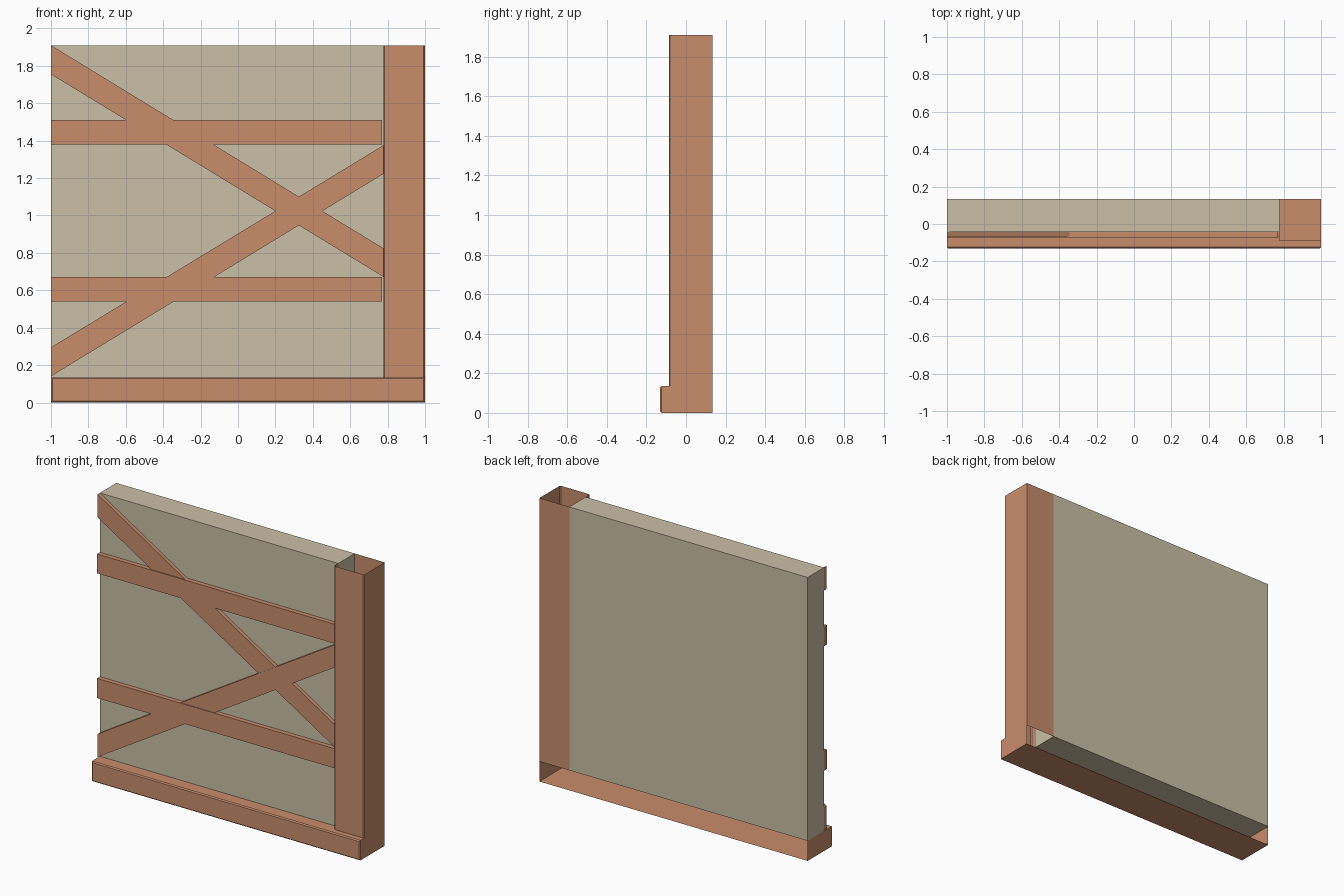
import bpy, bmesh
from mathutils import Vector

if "Cube" in bpy.data.objects:
    bpy.data.objects.remove(bpy.data.objects["Cube"])


def material(name, rgb):
    m = bpy.data.materials.new(name)
    m.diffuse_color = (*rgb, 1)
    m.use_nodes = True
    m.node_tree.nodes["Principled BSDF"].inputs["Base Color"].default_value = m.diffuse_color
    return m


WOOD = material("wood", (0.58, 0.27, 0.15))
PLASTER = material("plaster", (0.59, 0.53, 0.38))

FRONT, BACK, TOP = -0.131, 0.133, 1.91
SILL_TOP, PANEL_FRONT = 0.135, -0.042
POST_X, POST_FRONT, CHAMFER = 0.777, -0.087, 0.007


def finish(bm, name, mat):
    mesh = bpy.data.meshes.new(name)
    bm.to_mesh(mesh)
    bm.free()
    mesh.materials.append(mat)
    obj = bpy.data.objects.new(name, mesh)
    bpy.context.collection.objects.link(obj)
    return obj


def box(lo, hi):
    lo, hi = Vector(lo), Vector(hi)
    bm = bmesh.new()
    bmesh.ops.create_cube(bm, size=1)
    for v in bm.verts:
        v.co = (lo + hi) / 2 + v.co * (hi - lo)
    bm.normal_update()
    return bm


def bar(name, outline, y_front):
    """Flat timber on the panel: outline in x/z, counter-clockwise from the front, open back."""
    bm = bmesh.new()
    f = [bm.verts.new((x, y_front, z)) for x, z in outline]
    b = [bm.verts.new((x, PANEL_FRONT, z)) for x, z in outline]
    bm.faces.new(f)
    for i in range(len(f)):
        j = (i + 1) % len(f)
        bm.faces.new((f[j], f[i], b[i], b[j]))
    finish(bm, name, WOOD)


# plaster infill panel
finish(box((-1, PANEL_FRONT, SILL_TOP), (POST_X, BACK, TOP)), "wall_panel", PLASTER)

# sill beam: chamfered front, open back, top cut away under panel and post
bm = box((-1, FRONT, 0), (1, BACK, SILL_TOP))
edges = [e for e in bm.edges if all(v.co.y < 0 for v in e.verts)]
bmesh.ops.bevel(bm, geom=edges, offset=CHAMFER, segments=1, affect='EDGES')
for co, no in (((0, PANEL_FRONT, 0), (0, 1, 0)), ((0, POST_FRONT, 0), (0, 1, 0)),
               ((POST_X, 0, 0), (1, 0, 0))):
    bmesh.ops.bisect_plane(bm, geom=bm.verts[:] + bm.edges[:] + bm.faces[:],
                           plane_co=co, plane_no=no)
bm.normal_update()
cut = []
for f in bm.faces:
    c = f.calc_center_median()
    covered = c.y > PANEL_FRONT or (c.x > POST_X and c.y > POST_FRONT)
    if f.normal.y > 0.9 or (f.normal.z > 0.9 and covered):
        cut.append(f)
bmesh.ops.delete(bm, geom=cut, context='FACES')
finish(bm, "sill_beam", WOOD)

# hollow corner post, open at both ends and towards the panel
profile = [(POST_X, PANEL_FRONT), (POST_X, POST_FRONT + CHAMFER),
           (POST_X + CHAMFER, POST_FRONT), (1 - CHAMFER, POST_FRONT),
           (1, POST_FRONT + CHAMFER), (1, BACK), (POST_X, BACK)]
bm = bmesh.new()
low = [bm.verts.new((x, y, SILL_TOP)) for x, y in profile]
high = [bm.verts.new((x, y, TOP)) for x, y in profile]
for i in range(len(profile) - 1):
    bm.faces.new((low[i], low[i + 1], high[i + 1], high[i]))
finish(bm, "corner_post", WOOD)

# horizontal rails
for name, z0, z1 in (("lower_rail", 0.54, 0.672), ("upper_rail", 1.38, 1.51)):
    bar(name, [(-1, z0), (0.77, z0), (0.77, z1), (-1, z1)], -0.073)

# diagonal braces
bar("falling_brace", [(-1, 1.755), (POST_X, 0.672), (POST_X, 0.825), (-1, 1.91)], -0.067)
bar("rising_brace", [(-1, 0.14), (POST_X, 1.222), (POST_X, 1.375), (-1, 0.295)], -0.069)
